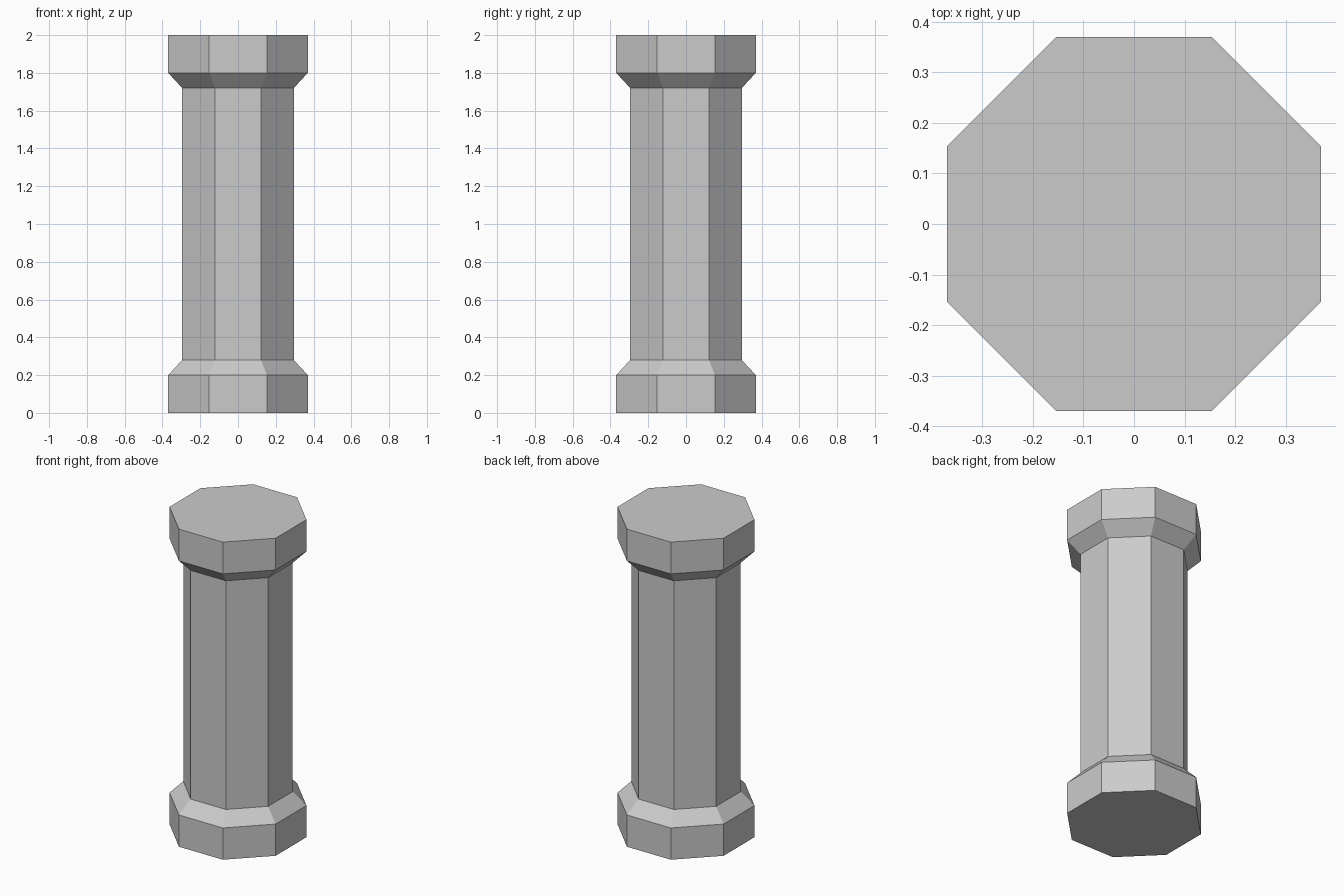
import bpy, bmesh
from math import cos, sin, pi

if "Cube" in bpy.data.objects:
    bpy.data.objects.remove(bpy.data.objects["Cube"])

SIDES = 8
BLOCK_R, SHAFT_R = 0.40, 0.32
BLOCK_H, FLARE_H, HEIGHT = 0.20, 0.08, 2.0

# Lower half of the profile (radius, height), mirrored for the capital
lower = [(BLOCK_R, 0.0), (BLOCK_R, BLOCK_H), (SHAFT_R, BLOCK_H + FLARE_H)]
profile = lower + [(r, HEIGHT - z) for r, z in reversed(lower)]


def ring(bm, radius, z):
    """Octagon of vertices with flat sides facing the axes."""
    angles = [2 * pi * (i + 0.5) / SIDES for i in range(SIDES)]
    return [bm.verts.new((radius * cos(a), radius * sin(a), z)) for a in angles]


bm = bmesh.new()
rings = [ring(bm, r, z) for r, z in profile]

# Base block, flare, shaft, flare and capital walls
for a, b in zip(rings, rings[1:]):
    for i in range(SIDES):
        j = (i + 1) % SIDES
        bm.faces.new((a[i], a[j], b[j], b[i]))

# Bottom and top faces
bm.faces.new(rings[0][::-1])
bm.faces.new(rings[-1])

mesh = bpy.data.meshes.new("octagonal_column")
bm.to_mesh(mesh)
bm.free()
column = bpy.data.objects.new("octagonal_column", mesh)
bpy.context.collection.objects.link(column)
